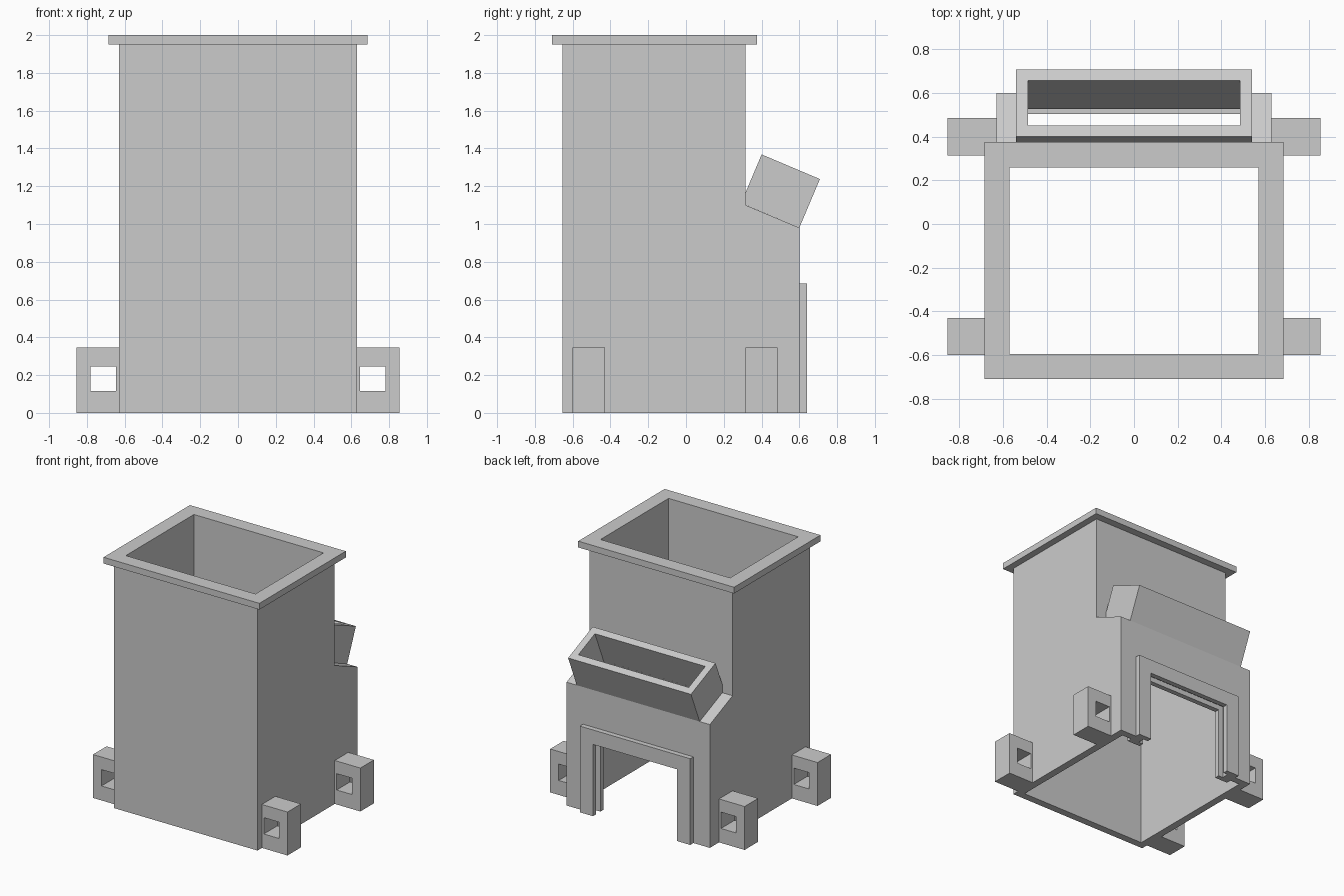
import bpy
import bmesh
from mathutils import Vector

cube = bpy.data.objects.get("Cube")
if cube:
    bpy.data.objects.remove(cube, do_unlink=True)

grey = bpy.data.materials.new("plain_grey")
grey.use_nodes = True
GREY = (0.6, 0.6, 0.6, 1)
grey.diffuse_color = GREY
grey.node_tree.nodes["Principled BSDF"].inputs["Base Color"].default_value = GREY


def prism(name, outline, start, end, axis):
    """Extrude a 2D outline along x (outline is y, z) or along y (outline is x, z)."""
    def place(p, d):
        return (d, p[0], p[1]) if axis == "x" else (p[0], d, p[1])
    bm = bmesh.new()
    face = bm.faces.new([bm.verts.new(place(p, start)) for p in outline])
    new = bmesh.ops.extrude_face_region(bm, geom=[face])["geom"]
    shift = Vector(place((0, 0), end - start))
    bmesh.ops.translate(bm, vec=shift, verts=[g for g in new if isinstance(g, bmesh.types.BMVert)])
    bmesh.ops.recalc_face_normals(bm, faces=bm.faces)
    mesh = bpy.data.meshes.new(name)
    bm.to_mesh(mesh)
    bm.free()
    mesh.materials.append(grey)
    obj = bpy.data.objects.new(name, mesh)
    bpy.context.scene.collection.objects.link(obj)
    return obj


def rect(a0, a1, b0, b1):
    return [(a0, b0), (a1, b0), (a1, b1), (a0, b1)]


def carve(obj, *cutters):
    """Subtract the cutters and bake the result into the mesh."""
    for cutter in cutters:
        cutter.hide_render = True
        mod = obj.modifiers.new("carve", "BOOLEAN")
        mod.operation = "DIFFERENCE"
        mod.solver = "EXACT"
        mod.object = cutter
    graph = bpy.context.evaluated_depsgraph_get()
    baked = bpy.data.meshes.new_from_object(obj.evaluated_get(graph))
    obj.modifiers.clear()
    obj.data = baked


# Main shell, open at top and bottom, with a stepped back
body = prism("body", [(-0.655, 0), (0.6, 0), (0.6, 0.98), (0.315, 1.1),
                      (0.315, 1.95), (-0.655, 1.95)], -0.63, 0.63, "x")
cavity = prism("cavity_cutter", [(-0.595, -0.1), (0.545, -0.1), (0.545, 0.943), (0.26, 1.063),
                                 (0.26, 2.1), (-0.595, 2.1)], -0.57, 0.57, "x")

# Rim flange around the top opening
rim = prism("top_rim", rect(-0.71, 0.375, 1.95, 2.0), -0.685, 0.685, "x")

# Tilted chute standing on the slope
corner = Vector((0.6, 0.98))
along = Vector((-0.921, 0.389))
up = Vector((0.389, 0.921))


def tilted(a0, a1, b0, b1):
    return [corner + along * a + up * b for a, b in rect(a0, a1, b0, b1)]


chute = prism("back_chute", tilted(0, 0.335, 0, 0.28), -0.54, 0.54, "x")
chute_hole = prism("chute_cutter", tilted(0.055, 0.28, -0.12, 0.4), -0.485, 0.485, "x")

# Doorway cut, wider than its frames so a sliding groove remains
doorway = prism("doorway_cutter", rect(-0.41, 0.41, -0.1, 0.61), 0.53, 0.7, "y")

carve(body, cavity, chute_hole, doorway)
carve(rim, cavity)
carve(chute, chute_hole)
for cutter in (cavity, chute_hole, doorway):
    bpy.data.objects.remove(cutter, do_unlink=True)

# Door frames outside and inside the back wall
arch = [(-0.485, 0), (-0.37, 0), (-0.37, 0.57), (0.37, 0.57),
        (0.37, 0), (0.485, 0), (0.485, 0.685), (-0.485, 0.685)]
prism("outer_door_frame", arch, 0.6, 0.64, "y")
prism("inner_door_frame", arch, 0.505, 0.545, "y")

# Four side brackets with square through-holes
for side, sign in (("left", 1), ("right", -1)):
    for end, y in (("front", -0.6), ("back", 0.315)):
        bracket = prism(f"{end}_{side}_bracket",
                        rect(sign * 0.63, sign * 0.855, 0, 0.345), y, y + 0.17, "y")
        hole = prism("bracket_cutter",
                     rect(sign * 0.647, sign * 0.78, 0.115, 0.245), y - 0.1, y + 0.3, "y")
        carve(bracket, hole)
        bpy.data.objects.remove(hole, do_unlink=True)
